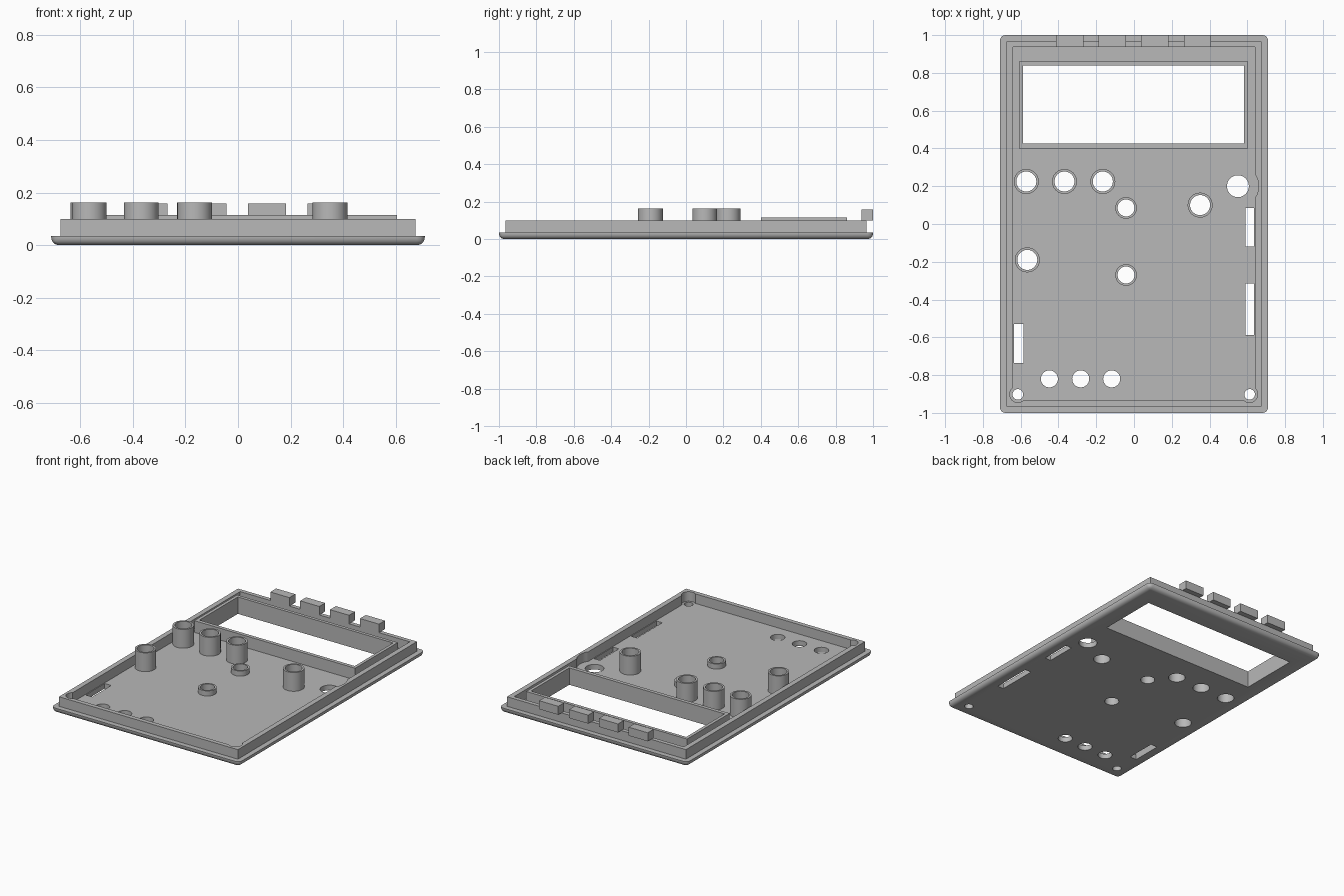
import bpy
import bmesh
from math import cos, sin, tau, radians

cube = bpy.data.objects.get("Cube")
if cube:
    bpy.data.objects.remove(cube, do_unlink=True)

grey = bpy.data.materials.new("light grey plastic")
grey.use_nodes = True
colour = (0.48, 0.48, 0.48, 1)
grey.diffuse_color = colour
grey.node_tree.nodes["Principled BSDF"].inputs["Base Color"].default_value = colour

FLOOR, WALL_TOP, BOSS_TOP = 0.035, 0.1, 0.163


def rect(x0, x1, y0, y1):
    return [(x0, y0), (x1, y0), (x1, y1), (x0, y1)]


def circle(x, y, r, n=40):
    return [(x + r * cos(tau * i / n), y + r * sin(tau * i / n)) for i in range(n)]


def add_loop(bm, loop, z):
    return [bm.verts.new((x, y, z)) for x, y in loop]


def bridge(bm, a, b):
    for i in range(len(a)):
        j = (i + 1) % len(a)
        bm.faces.new((a[i], a[j], b[j], b[i]))


def prism(bm, loop, z0, z1):
    low, high = add_loop(bm, loop, z0), add_loop(bm, loop, z1)
    bridge(bm, low, high)
    bm.faces.new(low[::-1])
    bm.faces.new(high)


def finish(name, bm):
    bmesh.ops.recalc_face_normals(bm, faces=bm.faces[:])
    mesh = bpy.data.meshes.new(name)
    bm.to_mesh(mesh)
    bm.free()
    mesh.materials.append(grey)
    ob = bpy.data.objects.new(name, mesh)
    bpy.context.collection.objects.link(ob)
    return ob


def solid(name, loops, z0, z1):
    bm = bmesh.new()
    for loop in loops:
        prism(bm, loop, z0, z1)
    return finish(name, bm)


def ring(name, outer, inner, z0, z1):
    bm = bmesh.new()
    loops = [add_loop(bm, p, z) for p, z in
             ((outer, z0), (outer, z1), (inner, z1), (inner, z0))]
    for i in range(4):
        bridge(bm, loops[i], loops[(i + 1) % 4])
    return finish(name, bm)


def cut(ob, cutter):
    mod = ob.modifiers.new("cut", "BOOLEAN")
    mod.object, mod.operation, mod.solver = cutter, "DIFFERENCE", "EXACT"
    cutter.hide_render = True
    bpy.context.view_layer.update()
    graph = bpy.context.evaluated_depsgraph_get()
    mesh = bpy.data.meshes.new_from_object(ob.evaluated_get(graph))
    ob.modifiers.clear()
    ob.data = mesh
    bpy.data.objects.remove(cutter, do_unlink=True)


def smooth(ob):
    bpy.ops.object.select_all(action="DESELECT")
    ob.select_set(True)
    bpy.context.view_layer.objects.active = ob
    bpy.ops.object.shade_smooth_by_angle(angle=radians(35))


tall = [(-0.57, 0.225), (-0.368, 0.225), (-0.165, 0.225), (0.35, 0.1), (-0.565, -0.19)]
short = [(-0.042, 0.085), (-0.042, -0.27)]
plain = [(-0.448, -0.82), (-0.282, -0.82), (-0.118, -0.82)]
corners = [(-0.615, -0.902), (0.612, -0.902)]
jack = (0.55, 0.2)
window = rect(-0.588, 0.583, 0.425, 0.838)

# Face plate with rounded corners and lower edge
bm = bmesh.new()
prism(bm, rect(-0.71, 0.71, -1, 1), 0, FLOOR)
edges = [e for e in bm.edges if any(v.co.z < 0.001 for v in e.verts)]
bmesh.ops.bevel(bm, geom=edges, offset=0.03, segments=6, profile=0.5,
                affect="EDGES", clamp_overlap=False)
plate = finish("face_plate", bm)

# Openings through the plate
holes = [window,
         rect(0.59, 0.635, -0.12, 0.085),
         rect(0.59, 0.635, -0.587, -0.315),
         rect(-0.635, -0.585, -0.735, -0.53)]
for points, radius in ((tall, 0.053), (short, 0.045), (plain, 0.045),
                       (corners, 0.028), ([jack], 0.058)):
    holes += [circle(x, y, radius) for x, y in points]
cut(plate, solid("hole_cutter", holes, -0.1, 0.2))
smooth(plate)

# Perimeter wall, relieved around the jack and the corner holes
wall = ring("perimeter_wall", rect(-0.675, 0.675, -0.965, 0.965),
            rect(-0.64, 0.64, -0.935, 0.937), FLOOR, WALL_TOP)
reliefs = [circle(*jack, 0.11)] + [circle(x, y, 0.043) for x, y in corners]
cut(wall, solid("relief_cutter", reliefs, -0.1, 0.3))
smooth(wall)

# Raised frame around the display window
ring("display_frame", rect(-0.61, 0.604, 0.4, 0.86), window, FLOOR, 0.115)

# Hollow bosses
for i, (x, y) in enumerate(tall):
    smooth(ring(f"tall_boss_{i + 1}", circle(x, y, 0.066), circle(x, y, 0.053),
                FLOOR, BOSS_TOP))
for i, (x, y) in enumerate(short):
    smooth(ring(f"short_boss_{i + 1}", circle(x, y, 0.057), circle(x, y, 0.045),
                FLOOR, 0.07))

# Overhanging clips along the back wall
for i, x in enumerate((-0.34, -0.115, 0.11, 0.336)):
    solid(f"back_clip_{i + 1}", [rect(x - 0.072, x + 0.072, 0.937, 1)], WALL_TOP, 0.158)
